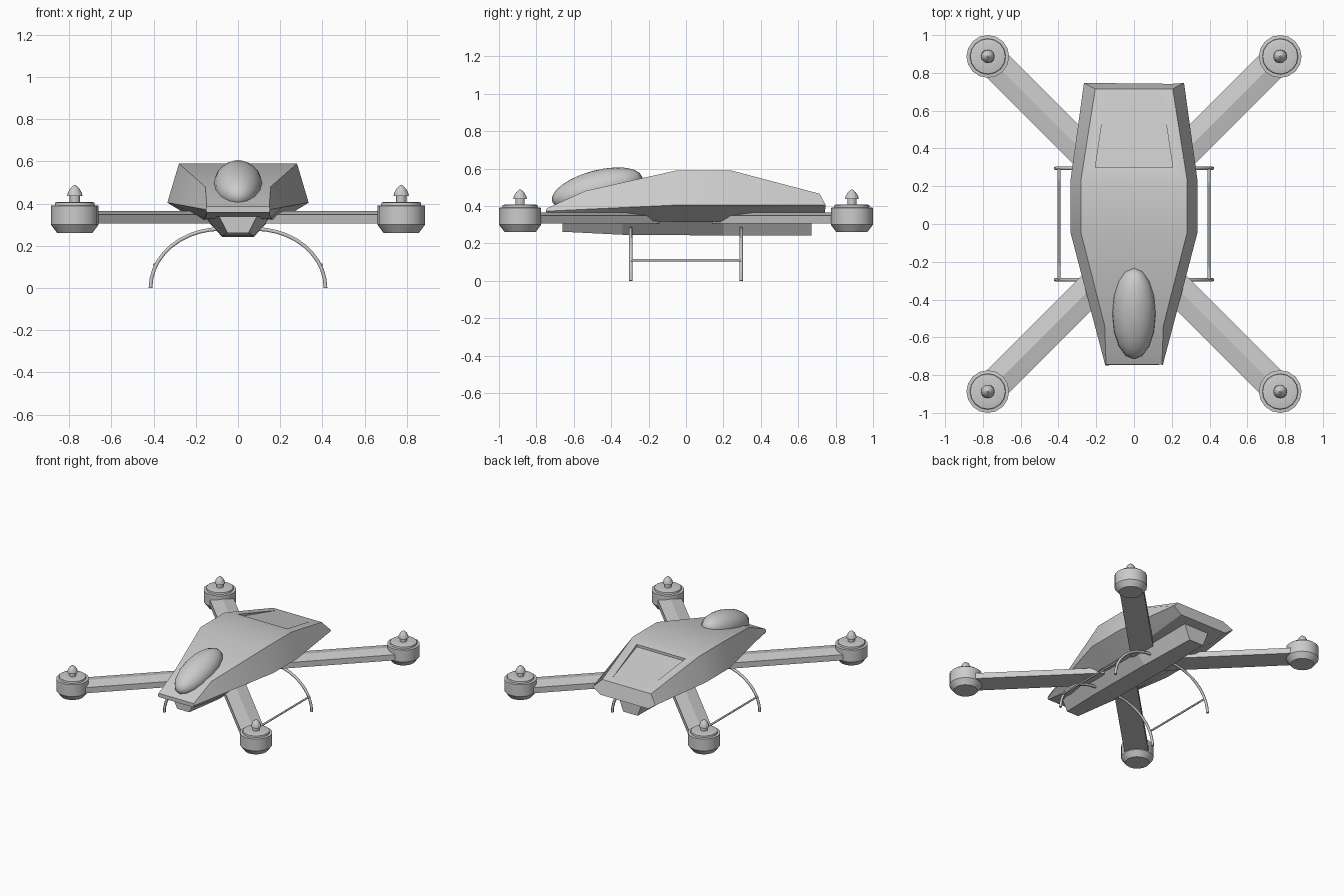
import bpy, bmesh, math
from mathutils import Vector, Matrix

if "Cube" in bpy.data.objects:
    bpy.data.objects.remove(bpy.data.objects["Cube"])


def finish(name, bm, smooth=True, angle=30):
    bmesh.ops.recalc_face_normals(bm, faces=bm.faces)
    me = bpy.data.meshes.new(name)
    bm.to_mesh(me)
    bm.free()
    ob = bpy.data.objects.new(name, me)
    bpy.context.collection.objects.link(ob)
    if smooth:
        bpy.ops.object.select_all(action='DESELECT')
        ob.select_set(True)
        bpy.context.view_layer.objects.active = ob
        bpy.ops.object.shade_smooth_by_angle(angle=math.radians(angle))
    return ob


def loft(name, rings, smooth=True, angle=30):
    """Skin closed rings of equal point count and cap both ends."""
    bm = bmesh.new()
    vs = [[bm.verts.new(p) for p in r] for r in rings]
    n = len(vs[0])
    for a, b in zip(vs, vs[1:]):
        for i in range(n):
            j = (i + 1) % n
            bm.faces.new((a[i], a[j], b[j], b[i]))
    bm.faces.new(vs[0])
    bm.faces.new(vs[-1])
    return finish(name, bm, smooth, angle)


def mirrored(half):
    return list(half) + [(-x, y, z) for x, y, z in reversed(half)]


def lathe(name, profile, centre, sides=16):
    rings = [[(centre[0] + r * math.cos(2 * math.pi * i / sides),
               centre[1] + r * math.sin(2 * math.pi * i / sides), z)
              for i in range(sides)] for r, z in profile]
    return loft(name, rings, True, 25)


def tube(name, pts, radius):
    cu = bpy.data.curves.new(name, 'CURVE')
    cu.dimensions = '3D'
    cu.bevel_depth = radius
    cu.bevel_resolution = 1
    cu.use_fill_caps = True
    sp = cu.splines.new('POLY')
    sp.points.add(len(pts) - 1)
    for p, co in zip(sp.points, pts):
        p.co = (*co, 1)
    ob = bpy.data.objects.new(name, cu)
    bpy.context.collection.objects.link(ob)
    return ob


# Hull: half sections of top edge, rim, bottom edge
hull = loft("hull", [mirrored(h) for h in (
    [(.148, -.745, .387), (.152, -.748, .372), (.148, -.745, .358)],
    [(.155, -.54, .48), (.207, -.54, .382), (.155, -.54, .33)],
    [(.28, -.05, .59), (.335, -.05, .405), (.19, -.05, .315)],
    [(.28, .24, .59), (.335, .24, .405), (.19, .24, .315)],
    [(.205, .715, .465), (.265, .747, .405), (.20, .742, .36)],
)])

# Sloping recess in the rear deck, deepest at its front edge
cutter = loft("deck_recess_cutter", [
    [(-.205, .30, .555), (.205, .30, .555), (.205, .30, .65), (-.205, .30, .65)],
    [(-.145, .70, .4695), (.145, .70, .4695), (.145, .70, .60), (-.145, .70, .60)],
], False)
cutter.hide_render = True
cutter.hide_viewport = True
mod = hull.modifiers.new("deck_recess", 'BOOLEAN')
mod.operation = 'DIFFERENCE'
mod.solver = 'EXACT'
mod.object = cutter

# Canopy bubble, tilted to follow the nose
bm = bmesh.new()
bmesh.ops.create_uvsphere(bm, u_segments=16, v_segments=12, radius=1)
bm.transform(Matrix.Translation((0, -.475, .49)) @ Matrix.Rotation(math.radians(15), 4, 'X')
             @ Matrix.Diagonal((.115, .25, .10, 1)))
finish("canopy", bm, True, 60)

# Belly keel
loft("keel", [mirrored(h) for h in (
    [(.09, -.66, .34), (.05, -.66, .262)],
    [(.155, -.34, .33), (.075, -.34, .246)],
    [(.155, .20, .33), (.075, .20, .242)],
    [(.11, .67, .37), (.06, .67, .242)],
)], False)

# Four ridged arms with motors
body = [(.083, .26), (.113, .30), (.113, .39), (.095, .392), (.093, .405),
        (.075, .409), (.036, .409)]
spinner = [(.024, .40), (.024, .436), (.036, .436), (.034, .45), (.022, .472), (.004, .488)]
section = [(-.083, .305), (.083, .305), (.083, .348), (0, .366), (-.083, .348)]
for sy, end in ((-1, "front"), (1, "rear")):
    for sx, side in ((-1, "left"), (1, "right")):
        mx, my = sx * .774, sy * .887
        d = Vector((sx, sy, 0)).normalized()
        across = Vector((-d.y, d.x, 0))
        motor = Vector((mx, my, 0))
        rings = [[motor - d * t + across * a + Vector((0, 0, z)) for a, z in section]
                 for t in (.03, .97)]
        loft(f"{end}_{side}_arm", rings, False)
        lathe(f"{end}_{side}_motor", body, (mx, my))
        lathe(f"{end}_{side}_spinner", spinner, (mx, my), 12)

# Landing gear: curved legs joined by a bar on each side
for sx, side in ((-1, "left"), (1, "right")):
    for y, end in ((-.295, "front"), (.295, "rear")):
        arc = [(sx * (.08 + .335 * math.cos(a)), y, .28 * math.sin(a))
               for a in (math.pi / 2 * i / 10 for i in range(11))]
        tube(f"{end}_{side}_leg", arc, .01)
    tube(f"{side}_skid_bar", [(sx * .397, -.295, .11), (sx * .397, .295, .11)], .007)
